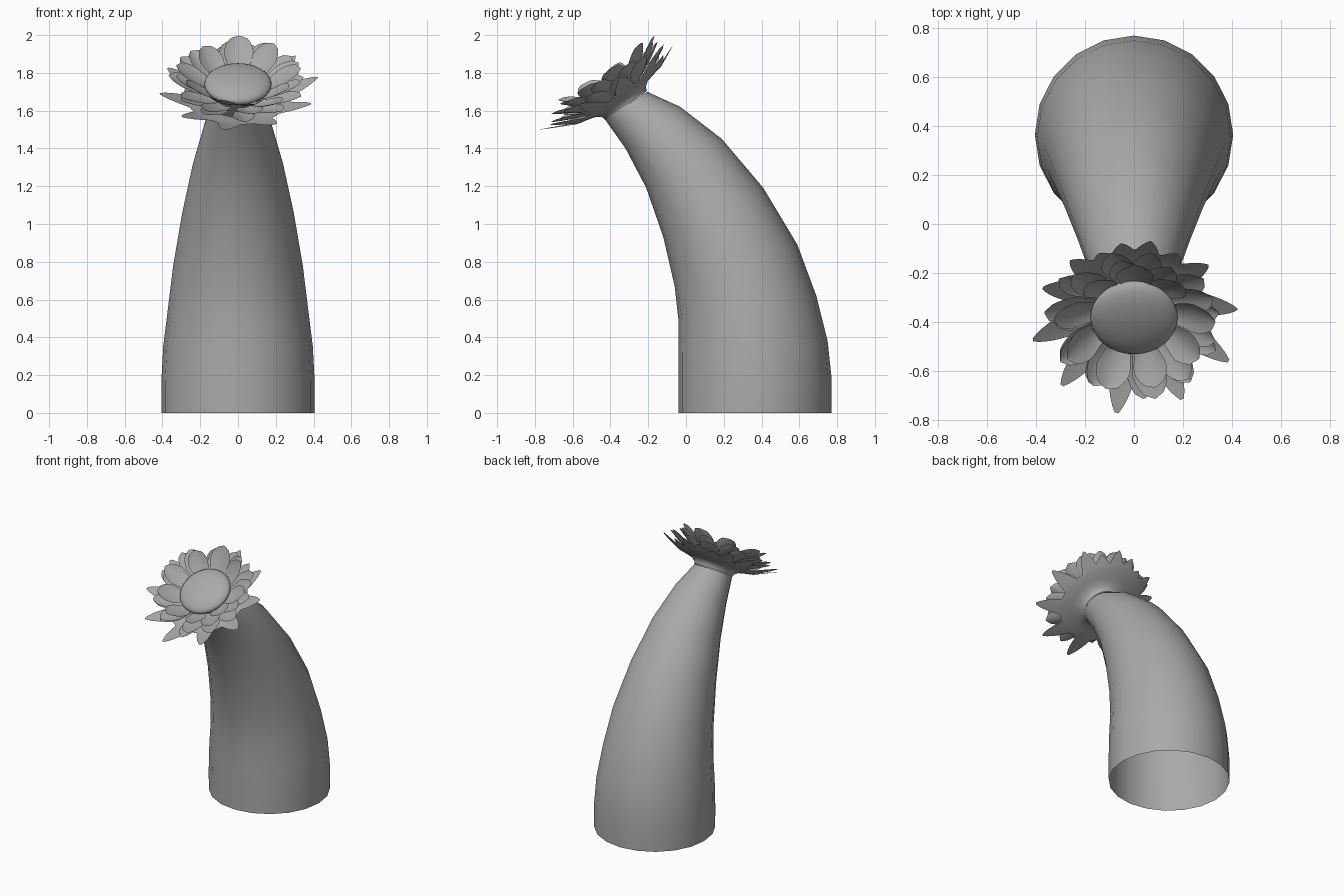
import bpy, bmesh, math, random
from mathutils import Vector, Matrix

if "Cube" in bpy.data.objects:
    bpy.data.objects.remove(bpy.data.objects["Cube"])

random.seed(4)
grey = bpy.data.materials.new("plain grey")
grey.diffuse_color = (0.4, 0.4, 0.4, 1)
grey.use_nodes = True
grey.node_tree.nodes["Principled BSDF"].inputs["Base Color"].default_value = grey.diffuse_color

# Flower frame: local z is the direction the bloom faces
TILT = math.radians(34.5)
FLOWER = Matrix.Translation((0, -0.317, 1.628)) @ Matrix.Rotation(TILT, 4, 'X')


def make(name, verts, faces, matrix=None, angle=60):
    me = bpy.data.meshes.new(name)
    me.from_pydata(verts, [], faces)
    if matrix:
        me.transform(matrix)
    bm = bmesh.new()
    bm.from_mesh(me)
    bmesh.ops.recalc_face_normals(bm, faces=bm.faces)
    bm.to_mesh(me)
    bm.free()
    me.materials.append(grey)
    ob = bpy.data.objects.new(name, me)
    bpy.context.collection.objects.link(ob)
    bpy.context.view_layer.objects.active = ob
    ob.select_set(True)
    bpy.ops.object.shade_smooth_by_angle(angle=math.radians(angle))
    ob.select_set(False)
    return ob


def strip_faces(rows, cols, closed):
    n = cols if closed else cols - 1
    return [(i * cols + j, i * cols + (j + 1) % cols,
             (i + 1) * cols + (j + 1) % cols, (i + 1) * cols + j)
            for i in range(rows - 1) for j in range(n)]


# Stem: round rings, each spanning a front point and a back point (y, z)
RINGS = [((-0.04, 0), (0.77, 0)), ((-0.04, 0.15), (0.77, 0.19)),
         ((-0.04, 0.32), (0.75, 0.38)), ((-0.04, 0.49), (0.69, 0.62)),
         ((-0.06, 0.67), (0.59, 0.89)), ((-0.12, 0.93), (0.41, 1.19)),
         ((-0.21, 1.19), (0.19, 1.45)), ((-0.32, 1.40), (-0.03, 1.62)),
         ((-0.43, 1.555), (-0.205, 1.70))]
SIDES = 20
verts = []
for f, b in RINGS:
    front, back = Vector((0, *f)), Vector((0, *b))
    mid, half = (front + back) / 2, (back - front) / 2
    for j in range(SIDES):
        a = math.tau * j / SIDES
        verts.append(mid + half * math.cos(a) + Vector((half.length * math.sin(a), 0, 0)))
make("stem", verts, strip_faces(len(RINGS), SIDES, True))

# Calyx: flared saucer whose rim runs out into pointed teeth (angle, reach)
TEETH = [(8, .43), (-27, .44), (-63, .44), (-99, .46), (-133, .44), (-167, .43),
         (157, .41), (132, .39), (115, .34), (98, .37), (80, .39), (60, .36), (42, .41)]


def rim(deg):
    r = 0.285
    for a, reach in TEETH:
        d = abs((deg - a + 180) % 360 - 180) / 12
        if d < 1:
            r = max(r, 0.285 + (reach - 0.285) * (1 - d ** 1.3) ** 1.1)
    return r


COLS = 180
verts = []
for r, h in ((0.134, 0), (0.14, 0.02), (0.165, 0.04), (0.21, 0.052), (0.27, 0.065)):
    verts += [(r * math.cos(math.tau * j / COLS), r * math.sin(math.tau * j / COLS), h)
              for j in range(COLS)]
for t in (0.33, 0.67, 1):
    for j in range(COLS):
        r = 0.27 + (rim(360 * j / COLS) - 0.27) * t
        a = math.tau * j / COLS
        verts.append((r * math.cos(a), r * math.sin(a), 0.065 + (r - 0.27) * 0.48))
make("calyx", verts, strip_faces(8, COLS, True), FLOWER)


# Petals: cupped leaves, widest past the middle and rounded to a point
def petal(name, deg, r0, h0, r1, h1, width):
    rows, cols = 10, 7
    vs = []
    for i in range(rows):
        t = i / (rows - 1)
        w = width * (0.55 + 0.9 * t if t < 0.5 else math.sqrt(max(0.004, 1 - ((t - 0.5) / 0.5) ** 1.7)))
        for j in range(cols):
            s = 2 * j / (cols - 1) - 1
            x = r0 + (r1 - r0) * t
            z = h0 + (h1 - h0) * t ** 1.3 + 0.3 * w * s * s
            vs.append((x, w * s, z))
    make(name, vs, strip_faces(rows, cols, False),
         FLOWER @ Matrix.Rotation(math.radians(deg), 4, 'Z'))


LAYERS = [("outer_petal", 11, 10, 0.15, 0.06, 0.365, 0.15, 0.062),
          ("middle_petal", 10, -8, 0.14, 0.08, 0.345, 0.18, 0.066),
          ("inner_petal", 9, 90, 0.14, 0.10, 0.315, 0.215, 0.074)]
for name, count, start, r0, h0, r1, h1, width in LAYERS:
    for k in range(count):
        petal(f"{name}_{k + 1}", start + 360 * k / count + random.uniform(-5, 5),
              r0, h0, r1 + random.uniform(-0.02, 0.02),
              h1 + random.uniform(-0.012, 0.012), width * random.uniform(0.92, 1.1))

# Flower centre: flattened dome
bm = bmesh.new()
bmesh.ops.create_uvsphere(bm, u_segments=32, v_segments=16, radius=1)
bm.transform(Matrix.Translation((0, 0.01, 0.13)) @ Matrix.Diagonal((0.178, 0.178, 0.055, 1)))
vs = [v.co.copy() for v in bm.verts]
fs = [[v.index for v in f.verts] for f in bm.faces]
bm.free()
make("flower_centre", vs, fs, FLOWER)
